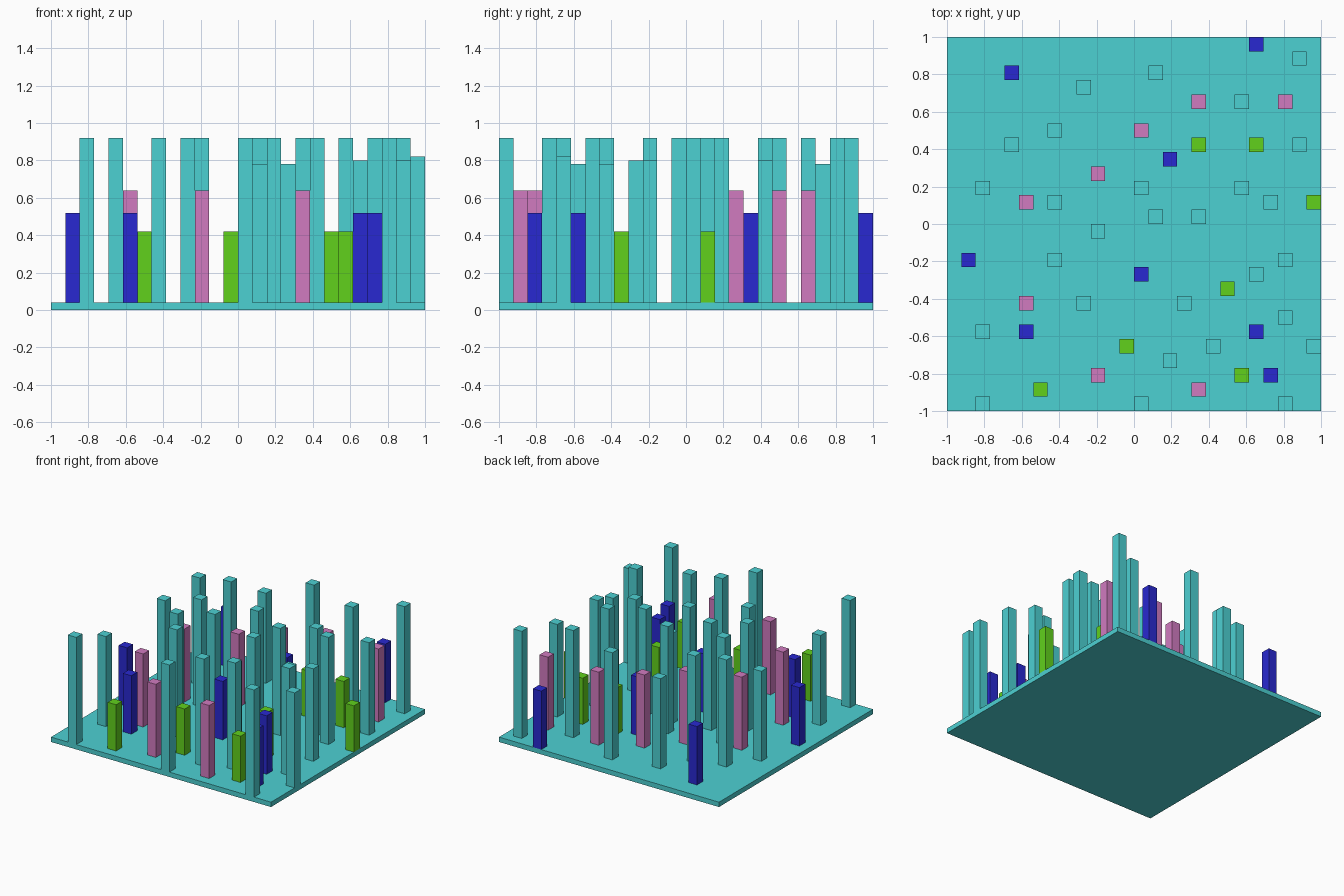
import bpy
import bmesh
from mathutils import Matrix, Vector

old = bpy.data.objects.get("Cube")
if old:
    bpy.data.objects.remove(old, do_unlink=True)

CELLS = 26              # the plate is a square grid of cells
CELL = 2 / CELLS
PLATE_TOP = 0.04


def make_material(name, rgb):
    mat = bpy.data.materials.new(name)
    mat.use_nodes = True
    color = (*rgb, 1)
    mat.diffuse_color = color
    node = next(n for n in mat.node_tree.nodes if n.type == "BSDF_PRINCIPLED")
    node.inputs["Base Color"].default_value = color
    return mat


def add_boxes(name, boxes, mat):
    """One object made of boxes, each given as (centre, size)."""
    bm = bmesh.new()
    for centre, size in boxes:
        placement = Matrix.Translation(centre) @ Matrix.Diagonal((*size, 1))
        bmesh.ops.create_cube(bm, size=1, matrix=placement)
    mesh = bpy.data.meshes.new(name)
    bm.to_mesh(mesh)
    bm.free()
    mesh.materials.append(mat)
    obj = bpy.data.objects.new(name, mesh)
    bpy.context.collection.objects.link(obj)
    return obj


def add_pillars(name, top, cells, mat):
    """Square pillars standing on the plate, one per (column, row) cell."""
    height = top - PLATE_TOP
    boxes = []
    for column, row in cells:
        centre = Vector(((column + 0.5) * CELL - 1,
                         (row + 0.5) * CELL - 1,
                         PLATE_TOP + height / 2))
        boxes.append((centre, (CELL, CELL, height)))
    return add_boxes(name, boxes, mat)


teal = make_material("teal", (0.073, 0.638, 0.65))
blue = make_material("deep blue", (0.022, 0.022, 0.638))
pink = make_material("orchid pink", (0.638, 0.198, 0.527))
green = make_material("leaf green", (0.119, 0.638, 0.012))

# Base plate
add_boxes("base_plate", [(Vector((0, 0, PLATE_TOP / 2)), (2, 2, PLATE_TOP))], teal)

# Teal pillars, full height and slightly shorter ones
add_pillars("tall_teal_pillars", 0.92, [
    (14, 23), (24, 24), (20, 21), (4, 18), (7, 19), (7, 14), (13, 15),
    (20, 15), (22, 14), (17, 13), (10, 12), (7, 10), (9, 7), (23, 6),
    (15, 3), (18, 4), (2, 0), (13, 0), (23, 0)], teal)
add_pillars("edge_teal_pillar", 0.82, [(25, 4)], teal)
add_pillars("medium_teal_pillars", 0.80, [(24, 18), (23, 10), (21, 9)], teal)
add_pillars("short_teal_pillars", 0.78, [
    (9, 22), (2, 15), (14, 13), (16, 7), (2, 5)], teal)

# Coloured pillars
add_pillars("pink_pillars", 0.64, [
    (17, 21), (23, 21), (13, 19), (10, 16), (5, 14), (5, 7), (10, 2),
    (17, 1)], pink)
add_pillars("blue_pillars", 0.52, [
    (21, 25), (4, 23), (15, 17), (1, 10), (13, 9), (5, 5), (21, 5),
    (22, 2)], blue)
add_pillars("green_pillars", 0.42, [
    (17, 18), (21, 18), (25, 14), (19, 8), (12, 4), (6, 1), (20, 2)], green)
